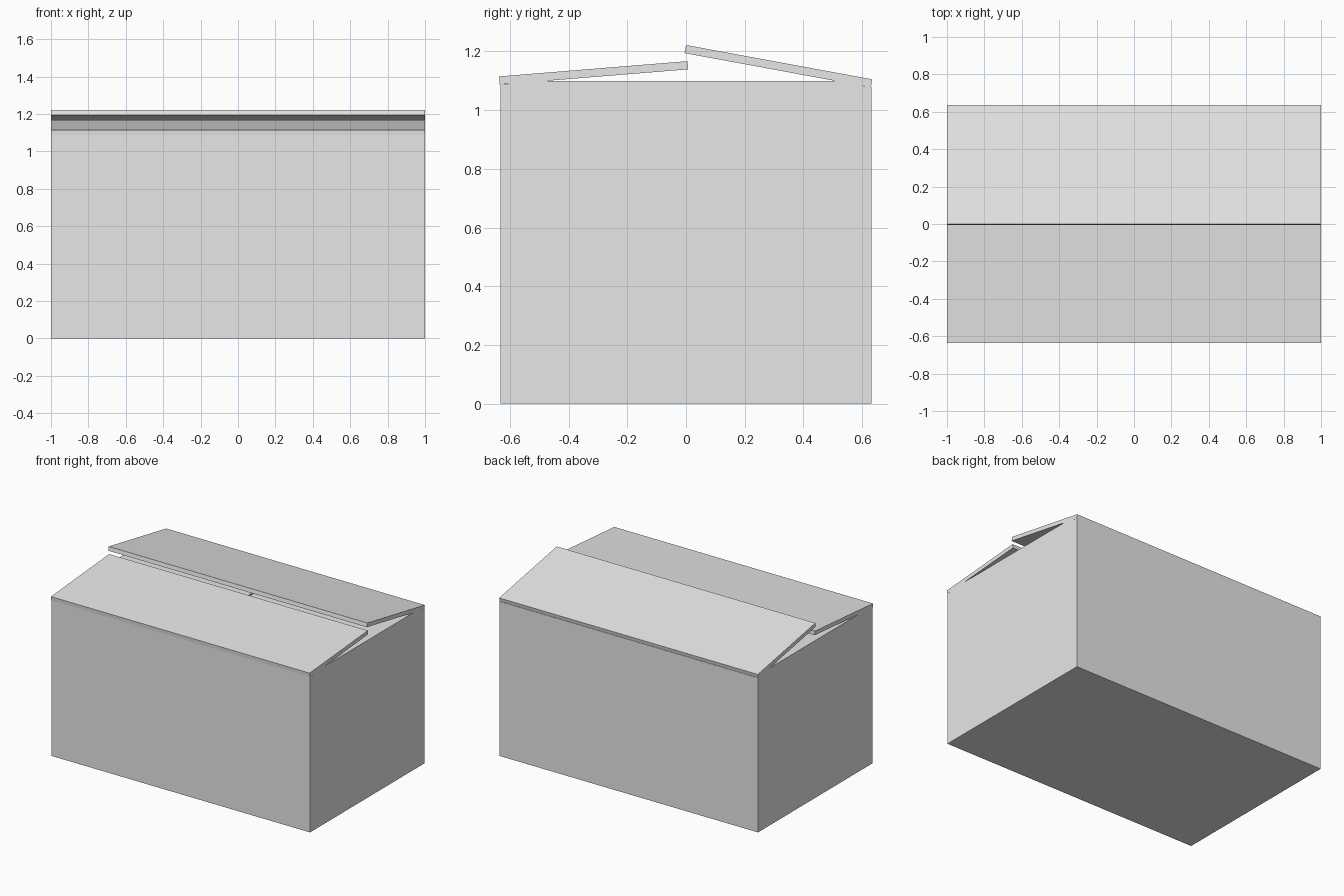
import bpy
from math import atan2, hypot

if "Cube" in bpy.data.objects:
    bpy.data.objects.remove(bpy.data.objects["Cube"])

grey = bpy.data.materials.new("plain light grey")
grey.use_nodes = True
colour = (0.8, 0.8, 0.8, 1)
grey.diffuse_color = colour
grey.node_tree.nodes["Principled BSDF"].inputs["Base Color"].default_value = colour

HALF_X, HALF_Y = 1.0, 0.633
CARD = 0.028      # board thickness
TOP = 1.1         # upper face of the inner flaps


def board(name, low, high):
    """Axis-aligned board between two corners, with its origin at the world origin."""
    bpy.ops.mesh.primitive_cube_add(size=1)
    ob = bpy.context.object
    ob.name = name
    for v in ob.data.vertices:
        v.co = [(a + b) / 2 + c * (b - a) for a, b, c in zip(low, high, v.co)]
    ob.data.materials.append(grey)
    return ob


def outer_flap(name, hinge, tip):
    """Long flap whose upper face runs from hinge to tip, both given as (y, z)."""
    dy, dz = tip[0] - hinge[0], tip[1] - hinge[1]
    length, side = hypot(dy, dz), (1 if dy > 0 else -1)
    ends = sorted((0, side * length))
    ob = board(name, (-HALF_X, ends[0], -CARD), (HALF_X, ends[1], 0))
    ob.location = (0, *hinge)
    ob.rotation_euler.x = side * atan2(dz, abs(dy))


# Box floor
board("floor", (-HALF_X + CARD, -HALF_Y + CARD, 0), (HALF_X - CARD, HALF_Y - CARD, CARD))

# Long walls, reaching up to the underside of the outer flaps
board("front_wall", (-HALF_X, -HALF_Y, 0), (HALF_X, -HALF_Y + CARD, 1.088))
board("back_wall", (-HALF_X, HALF_Y - CARD, 0), (HALF_X, HALF_Y, 1.08))

# End walls and the level inner flaps, almost meeting in the middle
for side, s in (("left", 1), ("right", -1)):
    xs = sorted((s * (HALF_X - CARD), s * HALF_X))
    board(side + "_wall", (xs[0], -HALF_Y + CARD, 0), (xs[1], HALF_Y - CARD, TOP))
    xs = sorted((s * 0.006, s * (HALF_X - CARD)))
    board(side + "_inner_flap", (xs[0], -HALF_Y + CARD, TOP - CARD), (xs[1], HALF_Y - CARD, TOP))

# Raised outer flaps
outer_flap("front_outer_flap", (-0.637, 1.115), (0.005, 1.167))
outer_flap("back_outer_flap", (0.635, 1.105), (0.0, 1.222))
